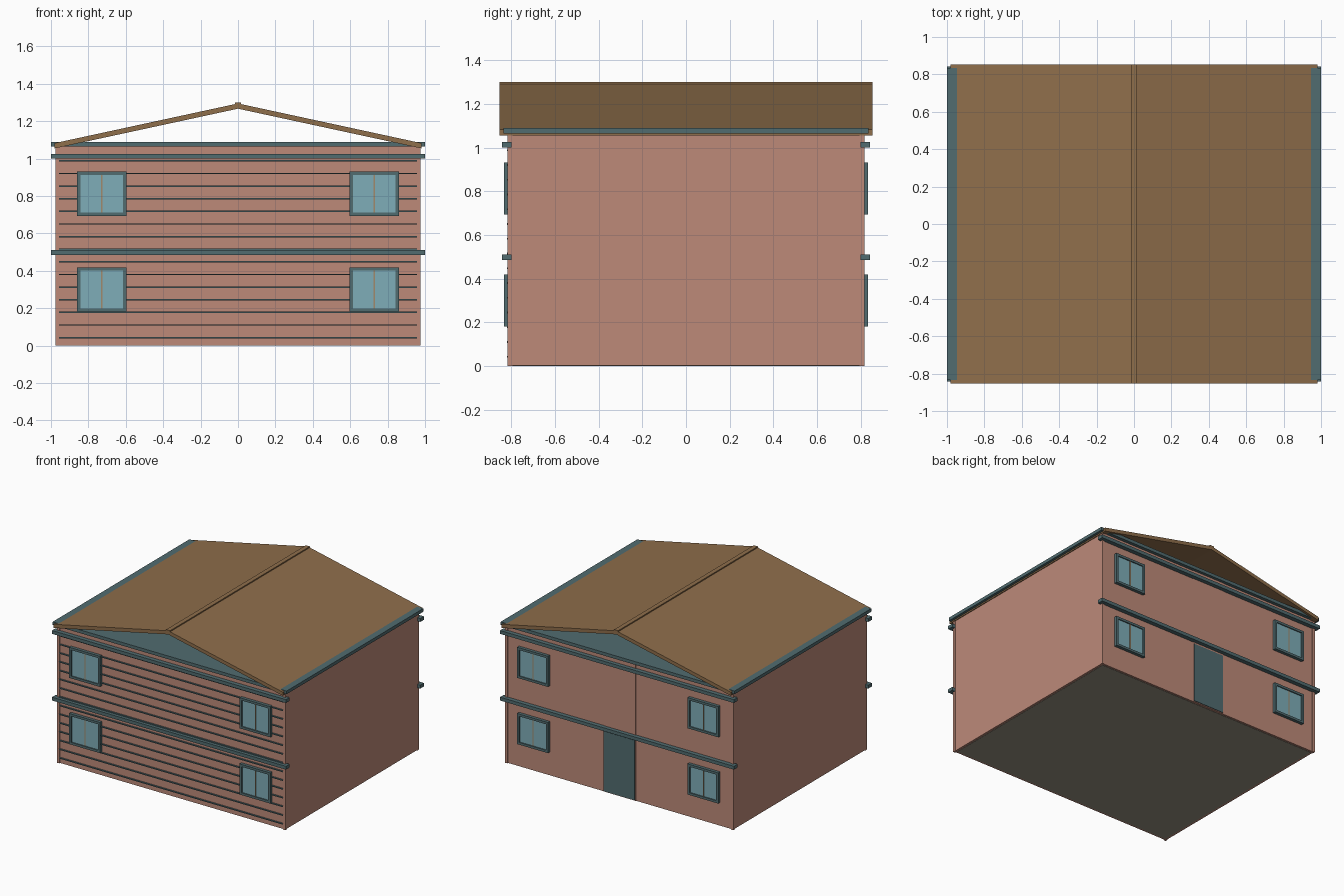
import bpy, bmesh

cube = bpy.data.objects.get("Cube")
if cube:
    bpy.data.objects.remove(cube, do_unlink=True)


def material(name, hex_code):
    rgb = [int(hex_code[i:i + 2], 16) / 255 for i in (0, 2, 4)]
    col = [c / 12.92 if c < 0.04045 else ((c + 0.055) / 1.055) ** 2.4 for c in rgb] + [1]
    m = bpy.data.materials.new(name)
    m.use_nodes = True
    m.diffuse_color = col
    m.node_tree.nodes["Principled BSDF"].inputs["Base Color"].default_value = col
    return m


PINK = material("pink wall", "bd8a79")
TEAL = material("slate teal trim", "516c70")
BROWN = material("brown roof", "8f6e4b")
GLASS = material("pale blue glass", "7fadb8")
TAN = material("tan mullion", "a08a6c")
GREY = material("grey floor", "958f80")


def finish(name, bm, mat):
    bmesh.ops.recalc_face_normals(bm, faces=bm.faces)
    me = bpy.data.meshes.new(name)
    bm.to_mesh(me)
    bm.free()
    me.materials.append(mat)
    ob = bpy.data.objects.new(name, me)
    bpy.context.collection.objects.link(ob)
    return ob


def box(name, x, y, z, mat):
    """Box from (low, high) ranges on each axis."""
    bm = bmesh.new()
    bmesh.ops.create_cube(bm, size=1)
    for v in bm.verts:
        for i, (lo, hi) in enumerate((x, y, z)):
            v.co[i] = lo if v.co[i] < 0 else hi
    return finish(name, bm, mat)


def span(side, lo, hi):
    """Range mirrored to the given side of the centre."""
    return tuple(sorted((side * lo, side * hi)))


def prism(name, profile, y, mat):
    """Profile in x and z extruded along y."""
    bm = bmesh.new()
    face = bm.faces.new([bm.verts.new((px, -y, pz)) for px, pz in profile])
    ext = bmesh.ops.extrude_face_region(bm, geom=[face])["geom"]
    for v in ext:
        if isinstance(v, bmesh.types.BMVert):
            v.co.y = y
    return finish(name, bm, mat)


SIDES = {"left": 1, "right": -1}
ENDS = {"front": -1, "back": 1}

# Walls, floor and attic slab
box("walls", (-0.972, 0.972), (-0.81, 0.81), (0.002, 1.065), PINK)
box("floor", (-0.955, 0.955), (-0.795, 0.795), (0, 0.01), GREY)
box("attic_slab", (-1, 1), (-0.835, 0.835), (1.065, 1.09), TEAL)

# Corner posts
for s, sx in SIDES.items():
    for e, sy in ENDS.items():
        box(f"{e}_{s}_corner_post", span(sx, 0.957, 0.976), span(sy, 0.795, 0.816),
            (0, 1.065), PINK)

# Thin open-ended gable roof with a flat ridge cap
upper = [(-0.98, 1.083), (0, 1.295), (0.98, 1.083)]
lower = [(x, z - 0.028) for x, z in reversed(upper)]
prism("roof", upper + lower, 0.853, BROWN)
box("ridge_cap", (-0.017, 0.017), (-0.853, 0.853), (1.275, 1.3), BROWN)

# Horizontal bands across the front and back
for e, sy in ENDS.items():
    for level, z in (("lower", 0.485), ("upper", 1.0)):
        box(f"{e}_{level}_band", (-1, 1), span(sy, 0.798, 0.843), (z, z + 0.026), TEAL)

# Cladding strips on the front
for i in range(15):
    z = 0.043 + i * 0.0675
    box(f"cladding_strip_{i + 1}", (-0.957, 0.957), (-0.819, -0.805),
        (z - 0.004, z + 0.004), TEAL)


def window(name, sx, sy, z0):
    x0, x1, z1, w = 0.597, 0.86, z0 + 0.237, 0.018
    y = span(sy, 0.808, 0.834)
    mid = sx * (x0 + x1) / 2
    for part, xs, zs in (("inner_jamb", (x0, x0 + w), (z0, z1)),
                         ("outer_jamb", (x1 - w, x1), (z0, z1)),
                         ("sill", (x0 + w, x1 - w), (z0, z0 + w)),
                         ("head", (x0 + w, x1 - w), (z1 - w, z1))):
        box(f"{name}_{part}", span(sx, *xs), y, zs, TEAL)
    box(f"{name}_glass", span(sx, x0 + w, x1 - w), span(sy, 0.808, 0.826),
        (z0 + w, z1 - w), GLASS)
    box(f"{name}_mullion", (mid - 0.004, mid + 0.004), span(sy, 0.815, 0.83),
        (z0 + w, z1 - w), TAN)


# Windows on both storeys
for e, sy in ENDS.items():
    for s, sx in SIDES.items():
        for level, z0 in (("lower", 0.182), ("upper", 0.694)):
            window(f"{e}_{s}_{level}_window", sx, sy, z0)

# Back centre panel and door
box("back_centre_panel", (-0.138, 0.138), (0.805, 0.813), (0.002, 1.065), PINK)
box("back_door", (-0.132, 0.132), (0.805, 0.818), (0.008, 0.47), TEAL)
